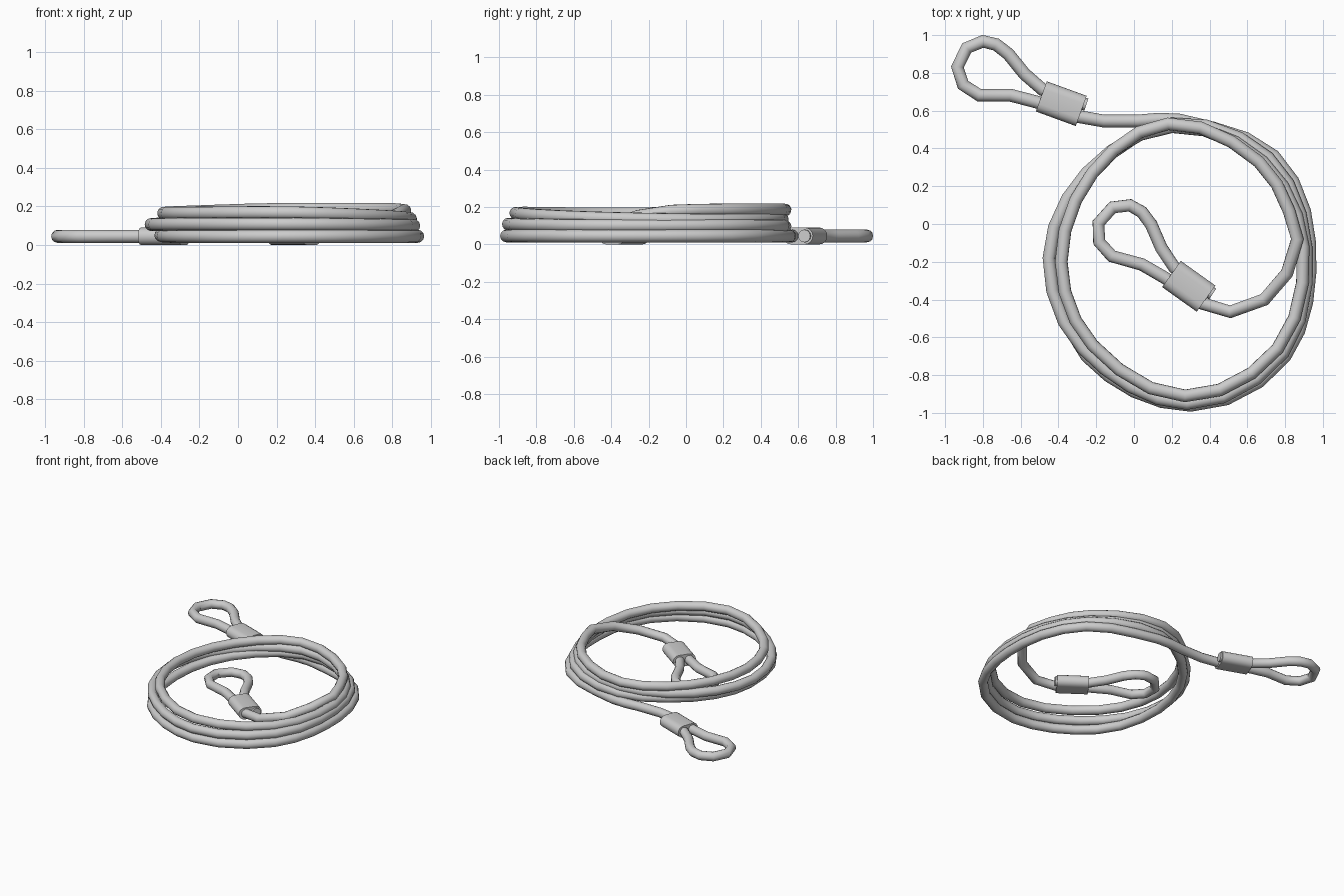
import bpy, math
from mathutils import Vector, Matrix

if "Cube" in bpy.data.objects:
    bpy.data.objects.remove(bpy.data.objects["Cube"])

R = 0.034          # cable radius
Z0 = 0.045         # height of the cable lying on the ground

# eyelet path relative to its sleeve: stub end, round the loop, back out to the coil
EYE = [(.133, -.005), (.01, .035), (-.10, .075), (-.195, .158), (-.28, .263),
       (-.345, .313), (-.415, .33), (-.50, .295), (-.55, .195), (-.52, .10),
       (-.435, .045), (-.27, .045), (-.135, .01), (-.02, -.03), (.09, -.068)]

ENDS = [((-.385, .637), 0.0), ((.29, -.33), math.radians(-15.5))]


def eyelet(centre, angle):
    m = Matrix.Rotation(angle, 2)
    return [(*(m @ Vector(p) + Vector(centre)), Z0) for p in EYE]


# coil: lead-in, three stacked clockwise turns, then a drop into the middle
COIL = [(-.16, .545, .045), (.02, .545, .045),
        (.24, .55, .045), (.74, .36, .045), (.93, -.10, .045), (.80, -.70, .045),
        (.30, -.96, .045), (-.25, -.70, .045), (-.40, -.20, .050), (-.24, .25, .075),
        (.20, .53, .095), (.71, .35, .100), (.91, -.12, .100), (.79, -.68, .102),
        (.28, -.95, .108), (-.27, -.66, .108), (-.45, -.18, .106), (-.25, .27, .115),
        (.20, .515, .135), (.68, .33, .130), (.895, -.12, .133), (.76, -.66, .148),
        (.27, -.91, .167), (-.22, -.64, .165), (-.385, -.20, .165), (-.22, .27, .172),
        (.18, .53, .184), (.66, .33, .185), (.865, -.08, .178),
        (.81, -.26, .150), (.69, -.40, .100), (.51, -.465, .062)]


def smooth_path(points, spacing=0.2):
    """Catmull-Rom through the points, split by segment length."""
    p = [Vector(q) for q in points]
    out = []
    for i in range(len(p) - 1):
        b, c = p[i], p[i + 1]
        a = p[i - 1] if i else b
        d = p[i + 2] if i + 2 < len(p) else c
        length = (c - b).length
        # tangents scaled to this segment so uneven spacing stays smooth
        tb = (c - a).normalized() * length
        tc = (d - b).normalized() * length
        n = max(1, math.ceil(length / spacing))
        for k in range(n):
            t = k / n
            out.append(b * (2*t**3 - 3*t**2 + 1) + tb * (t**3 - 2*t**2 + t)
                       + c * (3*t**2 - 2*t**3) + tc * (t**3 - t**2))
    return out + [p[-1]]


def finish(ob):
    bpy.ops.object.select_all(action='DESELECT')
    ob.select_set(True)
    bpy.context.view_layer.objects.active = ob
    if ob.type == 'CURVE':
        bpy.ops.object.convert(target='MESH')
    bpy.ops.object.shade_smooth_by_angle(angle=math.radians(40))


# cable: one continuous tube
path = smooth_path(eyelet(*ENDS[0]) + COIL + eyelet(*ENDS[1])[::-1])
cu = bpy.data.curves.new("cable", 'CURVE')
cu.dimensions = '3D'
cu.bevel_depth = R
cu.bevel_resolution = 4
cu.use_fill_caps = True
sp = cu.splines.new('POLY')
sp.points.add(len(path) - 1)
for pt, co in zip(sp.points, path):
    pt.co = (*co, 1)
cable = bpy.data.objects.new("cable", cu)
bpy.context.collection.objects.link(cable)
finish(cable)


# crimp sleeves: stadium section extruded along the cable
def sleeve(name, centre, angle, length=.225, half_w=.085, half_h=.045, n=8):
    ring = []
    for side in (1, -1):
        for k in range(n + 1):
            a = -math.pi / 2 + math.pi * k / n
            ring.append((side * (half_w - half_h + half_h * math.cos(a)),
                         side * half_h * math.sin(a)))
    m = len(ring)
    verts = [(x, y, z) for x in (-length / 2, length / 2) for y, z in ring]
    faces = [(i, (i + 1) % m, m + (i + 1) % m, m + i) for i in range(m)]
    faces += [tuple(range(m))[::-1], tuple(range(m, 2 * m))]
    me = bpy.data.meshes.new(name)
    me.from_pydata(verts, [], faces)
    ob = bpy.data.objects.new(name, me)
    bpy.context.collection.objects.link(ob)
    ob.location = (*centre, Z0)
    ob.rotation_euler.z = angle + math.radians(-20)
    finish(ob)


for name, (c, a) in zip(("outer_sleeve", "inner_sleeve"), ENDS):
    sleeve(name, c, a)
